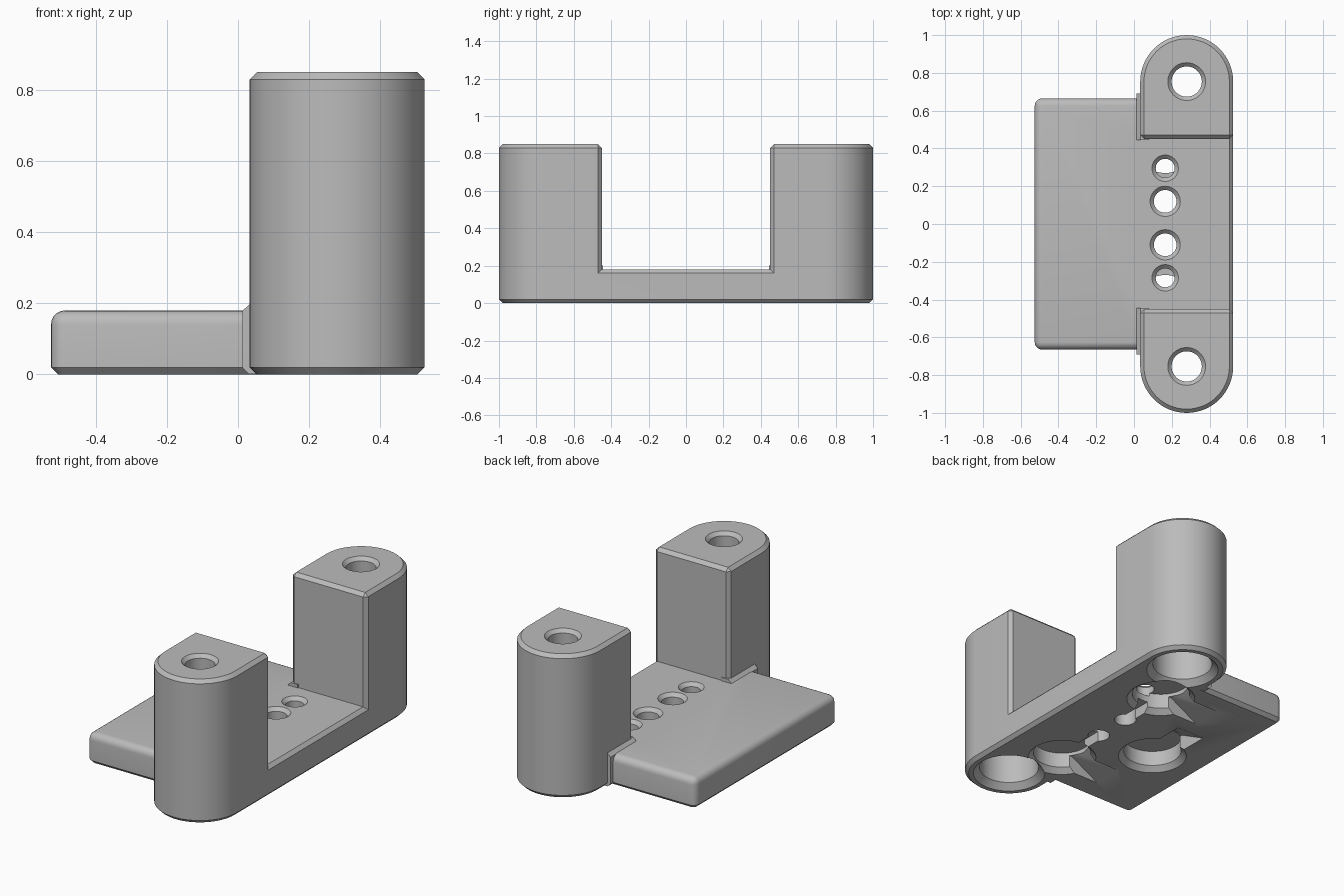
import bpy
import bmesh
from math import cos, sin, pi, radians
from mathutils import Vector

cube = bpy.data.objects.get("Cube")
if cube:
    bpy.data.objects.remove(cube, do_unlink=True)

HEIGHT, DECK = 0.85, 0.18          # tower top and plate top
RADIUS, AXIS_X, AXIS_Y = 0.246, 0.279, 0.754
INNER = 0.45                       # inner wall of the towers
MAGNET_X = 0.165                   # row of holes along the spine

grey = bpy.data.materials.new("light grey")
grey.use_nodes = True
grey.diffuse_color = (0.5, 0.5, 0.5, 1)
shader = grey.node_tree.nodes["Principled BSDF"]
shader.inputs["Base Color"].default_value = grey.diffuse_color
shader.inputs["Roughness"].default_value = 0.6


def finish(name, bm):
    bmesh.ops.recalc_face_normals(bm, faces=bm.faces)
    mesh = bpy.data.meshes.new(name)
    bm.to_mesh(mesh)
    bm.free()
    mesh.materials.append(grey)
    obj = bpy.data.objects.new(name, mesh)
    bpy.context.collection.objects.link(obj)
    return obj


def loft(name, rings):
    """Closed solid through a list of equal-length point rings."""
    bm = bmesh.new()
    loops = [[bm.verts.new(p) for p in ring] for ring in rings]
    n = len(loops[0])
    for a, b in zip(loops, loops[1:]):
        for i in range(n):
            j = (i + 1) % n
            bm.faces.new((a[i], a[j], b[j], b[i]))
    bm.faces.new(loops[0])
    bm.faces.new(loops[-1])
    return finish(name, bm)


def prism(name, points, depth):
    base = [Vector(p) for p in points]
    return loft(name, [base, [p + Vector(depth) for p in base]])


def box(name, lo, hi):
    x0, y0, z0 = lo
    x1, y1, z1 = hi
    return prism(name, [(x0, y0, z0), (x1, y0, z0), (x1, y1, z0), (x0, y1, z0)],
                 (0, 0, z1 - z0))


def turned(name, x, y, profile, sides=48):
    """Solid of revolution from (radius, height) pairs."""
    turns = [2 * pi * i / sides for i in range(sides)]
    return loft(name, [[(x + r * cos(t), y + r * sin(t), z) for t in turns]
                       for r, z in profile])


def combine(target, tool, operation):
    tool.hide_render = True
    mod = target.modifiers.new(tool.name, 'BOOLEAN')
    mod.operation, mod.solver, mod.object = operation, 'EXACT', tool
    bpy.context.view_layer.objects.active = target
    bpy.ops.object.modifier_apply(modifier=mod.name)
    bpy.data.objects.remove(tool, do_unlink=True)


def bevel(obj, rule, offset, segments=1):
    bm = bmesh.new()
    bm.from_mesh(obj.data)
    bm.normal_update()
    edges = [e for e in bm.edges if rule(e)]
    bmesh.ops.bevel(bm, geom=edges, offset=offset, segments=segments,
                    profile=0.5, affect='EDGES', clamp_overlap=True)
    bm.to_mesh(obj.data)
    bm.free()


def on_floor(e):
    return all(v.co.z < 0.001 for v in e.verts) and e.calc_face_angle(0) > 0.5


# Spine with two towers: a tall stadium with a slot cut out of the middle
steps = 32
arc = [pi * i / steps for i in range(steps + 1)]
outline = [(AXIS_X + RADIUS * cos(t), AXIS_Y + RADIUS * sin(t), 0) for t in arc]
outline += [(2 * AXIS_X - x, -y, z) for x, y, z in outline]
bracket = prism("mounting_bracket", outline, (0, 0, HEIGHT))
combine(bracket, box("slot", (-1, -INNER, DECK), (1, INNER, 1)), 'DIFFERENCE')
bevel(bracket, lambda e: e.calc_face_angle_signed(0) > 0.5, 0.02)

# Side plate with rounded top and sides, chamfered below
plate = box("plate", (-0.526, -0.665, 0), (0.3, 0.665, DECK))
bevel(plate, lambda e: not on_floor(e), 0.04, 5)
bevel(plate, on_floor, 0.02)
combine(bracket, plate, 'UNION')

# Collars where the plate meets the towers
for side in (-1, 1):
    section = [(0.012, 0.02), (0.03, 0.001), (0.08, 0.001),
               (0.08, 0.2), (0.035, 0.2), (0.012, 0.178)]
    collar = prism("collar", [(x, side * 0.445, z) for x, z in section],
                   (0, side * 0.245, 0))
    combine(bracket, collar, 'UNION')


def magnet_pocket(x, y, direction):
    """Round pocket in the underside with a sloping release ramp."""
    combine(bracket, turned("pocket", x, y, [(0.2, -0.01), (0.16, 0.03), (0.16, 0.12)]),
            'DIFFERENCE')
    along = Vector(direction)
    across = Vector((-along.y, along.x, 0)) * 0.09
    start = Vector((x, y, 0)) - across
    ramp = [(0.05, -0.01), (0.35, -0.01), (0.15, 0.1), (0.05, 0.1)]
    combine(bracket, prism("ramp", [start + along * u + Vector((0, 0, z)) for u, z in ramp],
                           across * 2), 'DIFFERENCE')


magnet_pocket(-0.21, -0.09, (0, 1, 0))
for side in (-1, 1):
    magnet_pocket(MAGNET_X, side * 0.43, (-1, 0, 0))

    # Tower screw hole, counterbored from below
    combine(bracket, turned("screw_hole", AXIS_X, side * AXIS_Y,
                            [(0.21, -0.01), (0.165, 0.035), (0.165, 0.5), (0.08, 0.5),
                             (0.08, 0.83), (0.11, 0.86)]), 'DIFFERENCE')

    # Through hole and smaller hole opening into the pocket
    combine(bracket, turned("through_hole", MAGNET_X, side * 0.115 + 0.005,
                            [(0.06, -0.01), (0.06, 0.16), (0.09, 0.19)]), 'DIFFERENCE')
    combine(bracket, turned("wire_hole", MAGNET_X, side * 0.29 + 0.005,
                            [(0.05, 0.1), (0.05, 0.16), (0.08, 0.19)]), 'DIFFERENCE')

    # Groove joining the pocket and the through hole
    lo, hi = sorted((side * 0.12, side * 0.35))
    combine(bracket, box("groove", (MAGNET_X - 0.035, lo, -0.01),
                         (MAGNET_X + 0.035, hi, 0.06)), 'DIFFERENCE')

# Smooth the curved walls, keep chamfers crisp
bpy.ops.object.select_all(action='DESELECT')
bracket.select_set(True)
bpy.context.view_layer.objects.active = bracket
bpy.ops.object.shade_smooth_by_angle(angle=radians(30))
